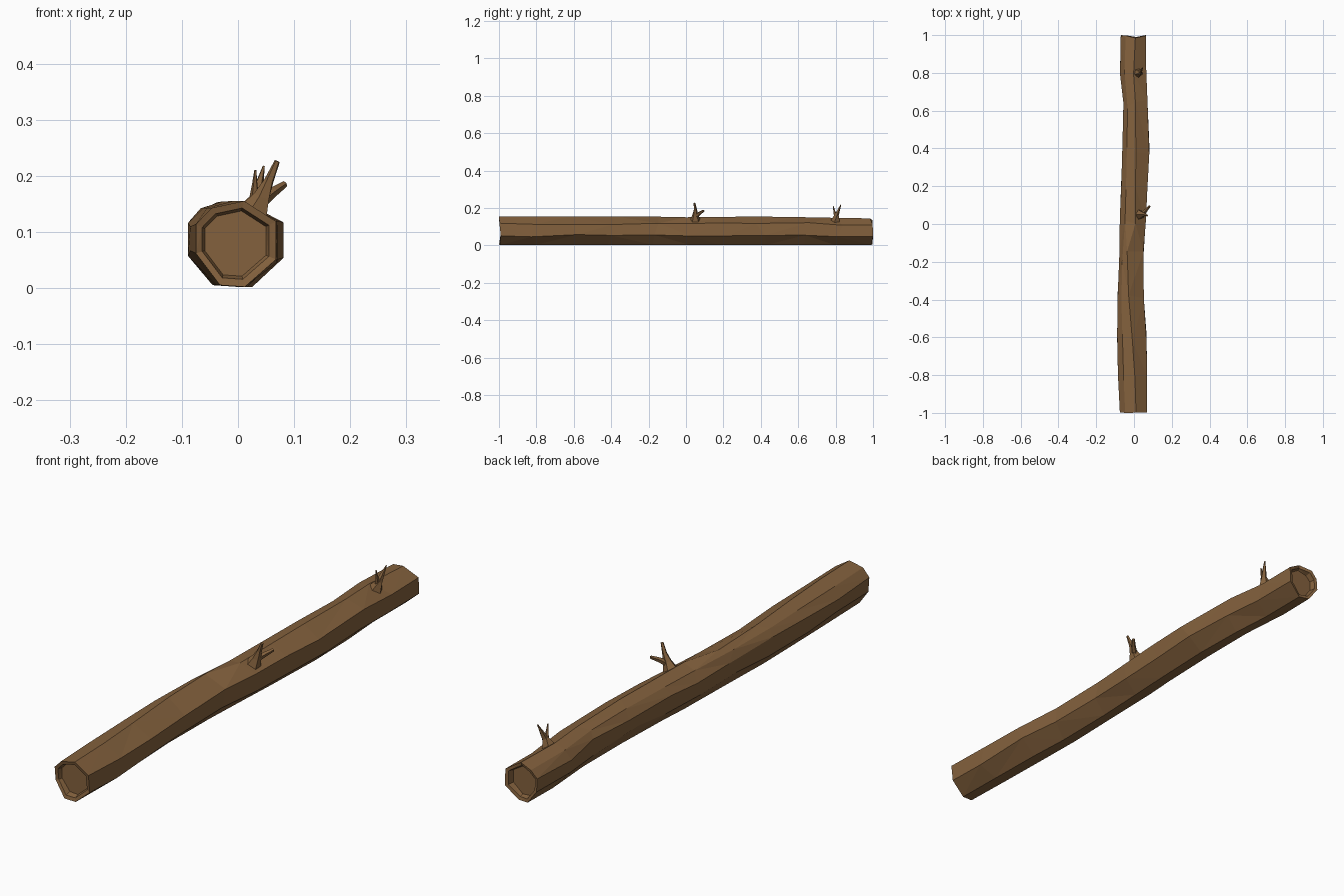
import bpy, bmesh, random
from mathutils import Vector

if "Cube" in bpy.data.objects:
    bpy.data.objects.remove(bpy.data.objects["Cube"])

random.seed(4)
bark = bpy.data.materials.new("brown bark")
bark.diffuse_color = (0.23, 0.12, 0.047, 1)
bark.use_nodes = True
bark.node_tree.nodes["Principled BSDF"].inputs["Base Color"].default_value = bark.diffuse_color


def finish(bm, name):
    bmesh.ops.recalc_face_normals(bm, faces=bm.faces)
    me = bpy.data.meshes.new(name)
    bm.to_mesh(me)
    bm.free()
    me.materials.append(bark)
    ob = bpy.data.objects.new(name, me)
    bpy.context.collection.objects.link(ob)
    return ob


def skin(bm, a, b):
    n = len(a)
    for i in range(n):
        bm.faces.new((a[i], a[(i + 1) % n], b[(i + 1) % n], b[i]))


# Log: eight-sided section in unit box, swept along y
SECTION = [(0.6, 1), (1, 0.76), (1, 0.32), (0.61, 0), (0.3, 0.02),
           (0, 0.39), (0, 0.73), (0.2, 0.92)]
# y, left x, right x, top z, position of the top ridge across the section
STATIONS = [(-0.995, -0.075, 0.068, 0.155, 0.6), (-0.8, -0.085, 0.07, 0.155, 0.58),
            (-0.6, -0.089, 0.066, 0.155, 0.52), (-0.4, -0.087, 0.052, 0.154, 0.42),
            (-0.17, -0.077, 0.05, 0.153, 0.32), (0.03, -0.075, 0.063, 0.15, 0.6),
            (0.2, -0.068, 0.071, 0.152, 0.55), (0.4, -0.061, 0.081, 0.154, 0.5),
            (0.65, -0.056, 0.071, 0.15, 0.5), (0.82, -0.074, 0.064, 0.147, 0.52),
            (0.993, -0.07, 0.063, 0.144, 0.58)]

bm = bmesh.new()
rings = []
for k, (y, x0, x1, z1, ridge) in enumerate(STATIONS):
    end = k in (0, len(STATIONS) - 1)
    ring = []
    for i, (u, v) in enumerate(SECTION):
        if i == 0:
            u = ridge
        if i == 7:
            u = 0.2 + (0.6 - ridge) * -0.3
        if not end and i in (1, 2, 5, 6):
            v += random.uniform(-0.05, 0.05)
        dy = 0
        if k == len(STATIONS) - 1:
            dy = (-0.008, 0.005, 0.007, -0.003, 0.004, 0.007, 0.003, 0.005)[i]
        elif k == 0:
            dy = (-0.004, -0.003, 0.005, 0.0, -0.004, 0.004, -0.002, -0.005)[i]
        elif not end:
            dy = random.uniform(-0.03, 0.03)
        ring.append(bm.verts.new((x0 + u * (x1 - x0), y + dy, 0.002 + v * (z1 - 0.002))))
    rings.append(ring)
for a, b in zip(rings, rings[1:]):
    skin(bm, a, b)

# Recessed cut at both ends
for ring, s in ((rings[0], 1), (rings[-1], -1)):
    c = sum((v.co for v in ring), Vector()) / 8
    prev = ring
    for scale, depth in ((0.83, 0.003), (0.76, 0.022)):
        new = []
        for v in ring:
            p = c + (v.co - c) * scale
            p.y = (v.co.y if depth < 0.01 else c.y) + s * depth
            new.append(bm.verts.new(p))
        skin(bm, prev, new)
        prev = new
    bm.faces.new(prev)
bmesh.ops.triangulate(bm, faces=[f for f in bm.faces if len(f.verts) == 4])
finish(bm, "log")


# Broken twigs: tapered five-sided prongs
def prong(bm, points):
    prev = None
    for j, (p, r) in enumerate(points):
        p = Vector(p)
        a = Vector(points[max(j - 1, 0)][0])
        b = Vector(points[min(j + 1, len(points) - 1)][0])
        q = (b - a).to_track_quat('Z', 'Y')
        circle = bmesh.ops.create_circle(bm, segments=5, radius=r)["verts"]
        for v in circle:
            v.co = p + q @ v.co
        if prev:
            skin(bm, prev, circle)
        else:
            bm.faces.new(circle)
        prev = circle
    bm.faces.new(prev)


TWIGS = {
    "middle_twig": [
        [((0.028, 0.05, 0.13), 0.03), ((0.043, 0.05, 0.162), 0.016),
         ((0.055, 0.05, 0.19), 0.009), ((0.07, 0.045, 0.226), 0.005)],
        [((0.042, 0.052, 0.155), 0.012), ((0.064, 0.073, 0.172), 0.009),
         ((0.083, 0.095, 0.185), 0.006)]],
    "end_twig": [
        [((0.02, 0.80, 0.13), 0.027), ((0.032, 0.805, 0.162), 0.012),
         ((0.046, 0.828, 0.217), 0.002)],
        [((0.029, 0.80, 0.155), 0.01), ((0.03, 0.792, 0.185), 0.005),
         ((0.031, 0.787, 0.21), 0.002)]],
}
for name, prongs in TWIGS.items():
    bm = bmesh.new()
    for pts in prongs:
        prong(bm, pts)
    finish(bm, name)
